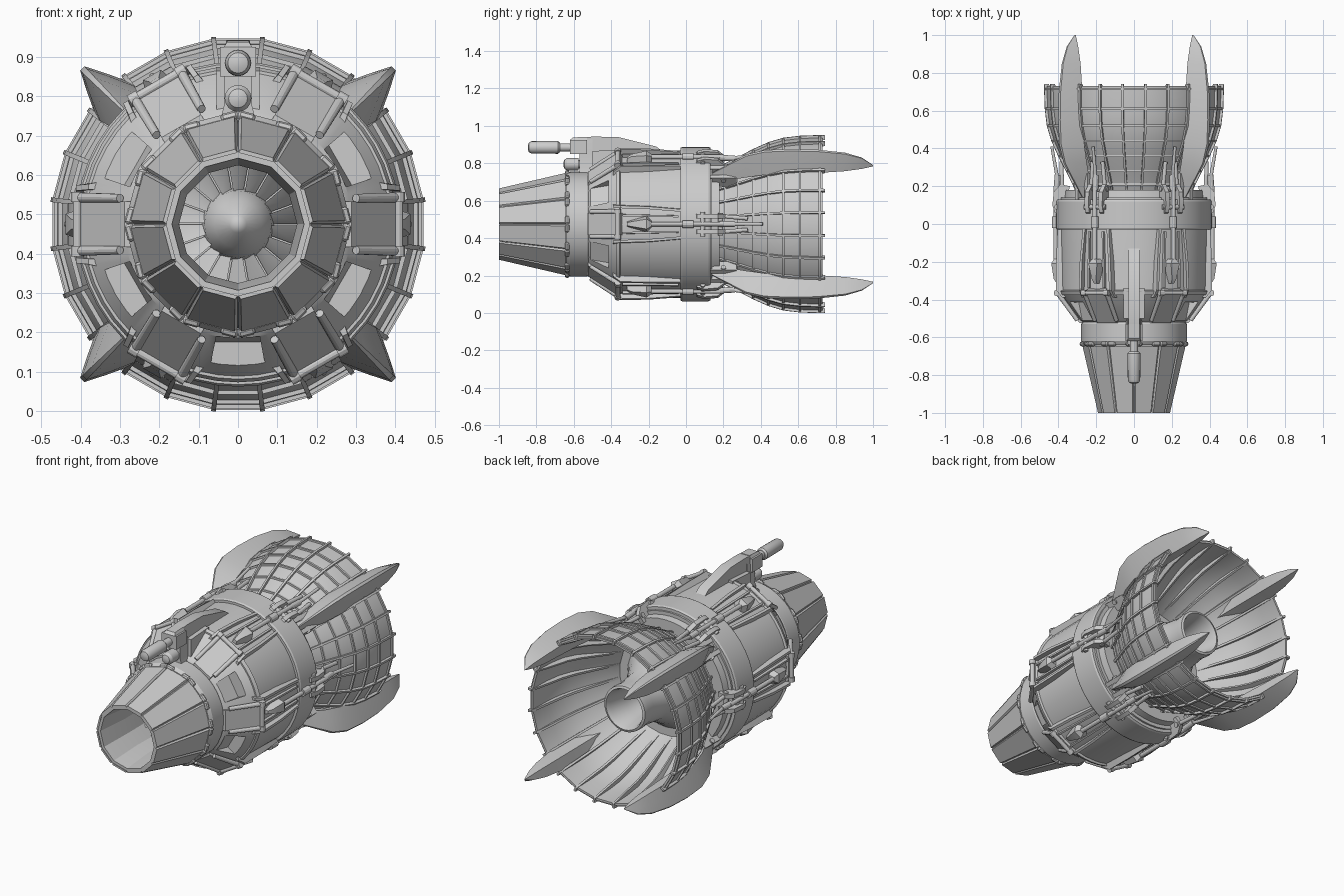
import bpy, bmesh
from math import sin, cos, pi, radians
from mathutils import Matrix, Vector

CZ = 0.475  # height of the engine axis


def frame(deg):
    """Local frame: x = tangent, y = along axis, z = radial; 0 deg is the top."""
    return Matrix.Translation((0, 0, CZ)) @ Matrix.Rotation(radians(deg), 4, 'Y')


def finish(name, bm):
    bmesh.ops.remove_doubles(bm, verts=bm.verts, dist=1e-5)
    bmesh.ops.recalc_face_normals(bm, faces=bm.faces)
    me = bpy.data.meshes.new(name)
    bm.to_mesh(me)
    bm.free()
    ob = bpy.data.objects.new(name, me)
    bpy.context.collection.objects.link(ob)
    return ob


def revolve(name, loops, n, phase=0.0):
    """Spin one or more closed (y, r) profiles round the axis."""
    bm = bmesh.new()
    for prof in loops:
        rows = [[bm.verts.new((r * sin(a), y, CZ + r * cos(a))) for y, r in prof]
                for a in (radians(phase) + 2 * pi * i / n for i in range(n))]
        m = len(prof)
        for i in range(n):
            p, q = rows[i], rows[(i + 1) % n]
            for j in range(m):
                k = (j + 1) % m
                if prof[j][1] + prof[k][1] > 0:
                    bm.faces.new((p[j], p[k], q[k], q[j]))
    return finish(name, bm)


def loft(name, pieces, angles):
    """Each piece is a list of sections of (t, y, r) points, repeated at the angles."""
    bm = bmesh.new()
    for a in angles:
        M = frame(a)
        for secs in pieces:
            rows = [[bm.verts.new(M @ Vector(p)) for p in s] for s in secs]
            n = len(rows[0])
            for p, q in zip(rows, rows[1:]):
                for j in range(n):
                    k = (j + 1) % n
                    bm.faces.new((p[j], p[k], q[k], q[j]))
            bm.faces.new(rows[0][::-1])
            bm.faces.new(rows[-1])
    return finish(name, bm)


def prism(pts, w, t0=0.0, t1=None):
    """Flat (y, r) outline, thickened sideways."""
    return [[(t0 + s * w, y, r) for y, r in pts] for s in (-1, 1)]


def box(t, y, r):
    return [[(x, y[0], r[0]), (x, y[1], r[0]), (x, y[1], r[1]), (x, y[0], r[1])] for x in t]


def tube(stations, n=12):
    """Round bar; stations are (t, y, r, radius)."""
    c = [Vector(s[:3]) for s in stations]
    d = (c[-1] - c[0]).normalized()
    u = d.orthogonal().normalized()
    v = d.cross(u)
    return [[c[i] + s[3] * (u * cos(2 * pi * k / n) + v * sin(2 * pi * k / n))
             for k in range(n)] for i, s in enumerate(stations)]


SIX = [30 + 60 * i for i in range(6)]
BOTH = (-1, 1)

# main body with notched windows round the front cone
body = revolve("main_body", [[(-.62, 0), (-.62, .27), (-.52, .275), (-.51, .29), (-.37, .39),
                              (.0, .395), (.14, .39), (.14, .37), (.18, .365), (.18, 0)]], 48)
cutter = loft("window_cutter", [[[(-.055, -.51, .285), (.055, -.51, .285), (.065, -.51, .5), (-.065, -.51, .5)],
                                 [(-.065, -.415, .30), (.065, -.415, .30), (.08, -.41, .5), (-.08, -.41, .5)]]],
              [60, 120, 180, 240, 300])
mod = body.modifiers.new("windows", 'BOOLEAN')
mod.operation, mod.object = 'DIFFERENCE', cutter
bpy.context.view_layer.objects.active = body
bpy.ops.object.modifier_apply(modifier=mod.name)
bpy.data.objects.remove(cutter)

# raised bands
revolve("body_bands", [[(-.03, .38), (-.03, .408), (-.02, .413), (.12, .413), (.13, .408), (.13, .38)],
                       [(-.375, .37), (-.375, .394), (-.355, .402), (-.345, .38)]], 48)
revolve("front_collar", [[(-.64, .25), (-.64, .268), (-.62, .28), (-.53, .28), (-.51, .27), (-.51, .25)]], 36)

# nose: inner funnel shell, twelve flat petals, hinge blocks
revolve("nose_shell", [[(-.995, .168), (-.995, .185), (-.63, .266), (-.63, .155), (-.8, .15)]], 12)
loft("nose_petals", [[[(-t, y, r), (t, y, r), (t * .92, y, r + .01), (-t * .92, y, r + .01)]
                      for y, t, r in ((-1, .046, .176), (-.645, .067, .256))]],
     [15 + 30 * i for i in range(12)])
loft("petal_hinges", [tube([(s * .05 - .022, -.635, .268, .007), (s * .05 - .016, -.635, .268, .013),
                            (s * .05 + .016, -.635, .268, .013), (s * .05 + .022, -.635, .268, .007)], 8)
                      for s in BOTH], [15 + 30 * i for i in range(12)])

# intake fan
revolve("spinner", [[(-.76, 0), (-.745, .022), (-.70, .06), (-.66, .085), (-.62, .092), (-.61, 0)]], 24)
loft("fan_blades", [[[(-.012, -.655, .085), (.012, -.63, .085), (.014, -.626, .085)],
                     [(-.024, -.665, .152), (.024, -.63, .152), (.026, -.626, .152)]]],
     [20 * i for i in range(18)])

# rear bell: shell, crossing hoops and ribs
BELL = [(.15, .29), (.21, .315), (.28, .35), (.36, .392), (.44, .428), (.52, .452), (.61, .463), (.73, .467)]
revolve("bell_shell", [BELL + [(y, r - .012) for y, r in BELL[::-1]]], 24, 7.5)
revolve("bell_hoops", [[(y - .006, r - .002), (y - .006, r + .009), (y + .006, r + .009), (y + .006, r - .002)]
                       for y, r in BELL[1:-1] + [(.715, .467)]], 24, 7.5)
depth = [.01, .015, .025, .035, .04, .04, .035, .015]
loft("bell_ribs", [prism([(y, r + .013) for y, r in BELL] + [(.742, .478), (.742, .455)] +
                         [(y, r - d) for (y, r), d in zip(BELL[::-1], depth[::-1])], .006)],
     [7.5 + 15 * i for i in range(24)])

# exhaust nozzle inside the bell
revolve("exhaust_nozzle", [[(.17, .0), (.17, .25), (.24, .2), (.35, .14), (.47, .125), (.52, .13), (.55, .128),
                            (.555, .115), (.53, .105), (.42, .09), (.32, .08), (.32, 0)]], 32)

# four swept fins, biting through the bell
FIN = [(.14, .36, .385, .015), (.24, .345, .46, .04), (.32, .37, .52, .055), (.42, .395, .552, .062),
       (.55, .405, .56, .064), (.70, .41, .556, .06), (.85, .415, .535, .045), (.94, .425, .50, .026),
       (1.0, .438, .446, .004)]
loft("fins", [[[(0, y, a), (w, y, a + .25 * (b - a)), (w * .55, y, a + .65 * (b - a)), (w * .12, y, b),
                (-w * .12, y, b), (-w * .55, y, a + .65 * (b - a)), (-w, y, a + .25 * (b - a))]
               for y, a, b, w in FIN]], [45, 135, 225, 315])
loft("fin_mounts", [box((s * .035 - .012, s * .035 + .012), (.1, .27), (.33, .395)) for s in BOTH] +
     [tube([(-.055, .2, .38, .014), (.055, .2, .38, .014)])], [45, 135, 225, 315])

# six bracket assemblies: sloping plate, beams, crossbar
loft("bracket_plates", [prism([(-.525, .27), (-.525, .288), (-.375, .40), (-.35, .40), (-.33, .37)], .058)], SIX)
loft("bracket_beams", [[[(s * t, y, .36), (s * (t + .018), y, .36), (s * (t + .014), y, r), (s * t, y, r)]
                        for y, t, r in ((-.39, .088, .38), (-.35, .085, .412), (-.2, .08, .412), (-.03, .066, .405))]
                       for s in BOTH] +
     [[[(s * t, y, .37), (s * (t + .012), y, .37), (s * (t + .01), y, r), (s * t, y, r)]
       for y, t, r in ((-.34, .042, .405), (-.04, .036, .405))] for s in BOTH], SIX)
bars = [tube([(-.065, -.365, .408, .012), (.065, -.365, .408, .012)])]
for s in BOTH:
    bars.append(tube([(s * .068, -.36, .408, .013), (s * .066, -.51, .30, .011)]))
    bars.append(tube([(s * .056, -.365, .408, .017), (s * .082, -.365, .408, .017)]))
loft("bracket_crossbars", bars, SIX)

# arrow-shaped pods with push rods and sleeves
loft("pods", [[[(-w, y, .385), (w, y, .385), (w * .6, y, r), (-w * .6, y, r)]
               for y, w, r in ((-.315, .014, .41), (-.29, .022, .425), (-.21, .044, .438), (-.185, .02, .425))]], SIX)
loft("push_rods", [tube([(0, -.2, .415, .012), (0, .2, .415, .012)]),
                   tube([(0, -.02, .415, .021), (0, .04, .415, .021)]),
                   tube([(0, .18, .41, .016), (0, .26, .405, .016)]),
                   tube([(0, .24, .405, .01), (0, .41, .435, .008)])], SIX)

# two-pronged clamps over the band, with a cross pin
loft("clamps", [prism([(.04, .38), (.06, .42), (.1, .432), (.17, .425), (.21, .39), (.2, .34), (.15, .35)], .012, s * .042)
                for s in BOTH] +
     [tube([(-.065, .09, .41, .013), (.065, .09, .41, .013)]),
      tube([(-.06, .185, .38, .014), (.06, .185, .38, .014)])], SIX)
loft("clamp_links", [tube([(s * .042, .19, .38, .011), (s * .03, .33, .385, .011)]) for s in BOTH], SIX)

# top gun: mount, arm and two barrels
loft("gun_mount", [[[(-a, -.57, r), (a, -.57, r), (a, -.5, r), (-a, -.5, r)]
                    for r, a in ((.265, .045), (.30, .036), (.38, .036), (.455, .03))],
                   box((-.046, .046), (-.62, -.53), (.375, .45)),
                   [[(-.036, -.62, .45), (.036, -.62, .45), (.036, -.53, .45), (-.036, -.53, .45)],
                    [(-.028, -.605, .463), (.028, -.605, .463), (.028, -.53, .467), (-.028, -.53, .467)]]], [0])
loft("gun_arm", [prism([(-.54, .385), (-.54, .463), (-.5, .468), (-.36, .465), (-.16, .415), (-.12, .385), (-.36, .375)], .03),
                 prism([(-.5, .29), (-.5, .39), (-.34, .4), (-.34, .37)], .055)], [0])
loft("gun_barrels", [tube([(0, -.6, .41, .022), (0, -.69, .41, .022)], 16),
                     tube([(0, -.675, .41, .026), (0, -.685, .41, .034), (0, -.825, .41, .033),
                           (0, -.84, .41, .026), (0, -.845, .41, .012)], 16),
                     tube([(0, -.52, .32, .024), (0, -.59, .32, .024)], 16),
                     tube([(0, -.575, .32, .034), (0, -.635, .32, .034), (0, -.65, .32, .024),
                           (0, -.655, .32, .01)], 16)], [0])

# smooth the round parts, keep hard edges
bpy.ops.object.select_all(action='SELECT')
bpy.ops.object.shade_smooth_by_angle(angle=radians(25))
